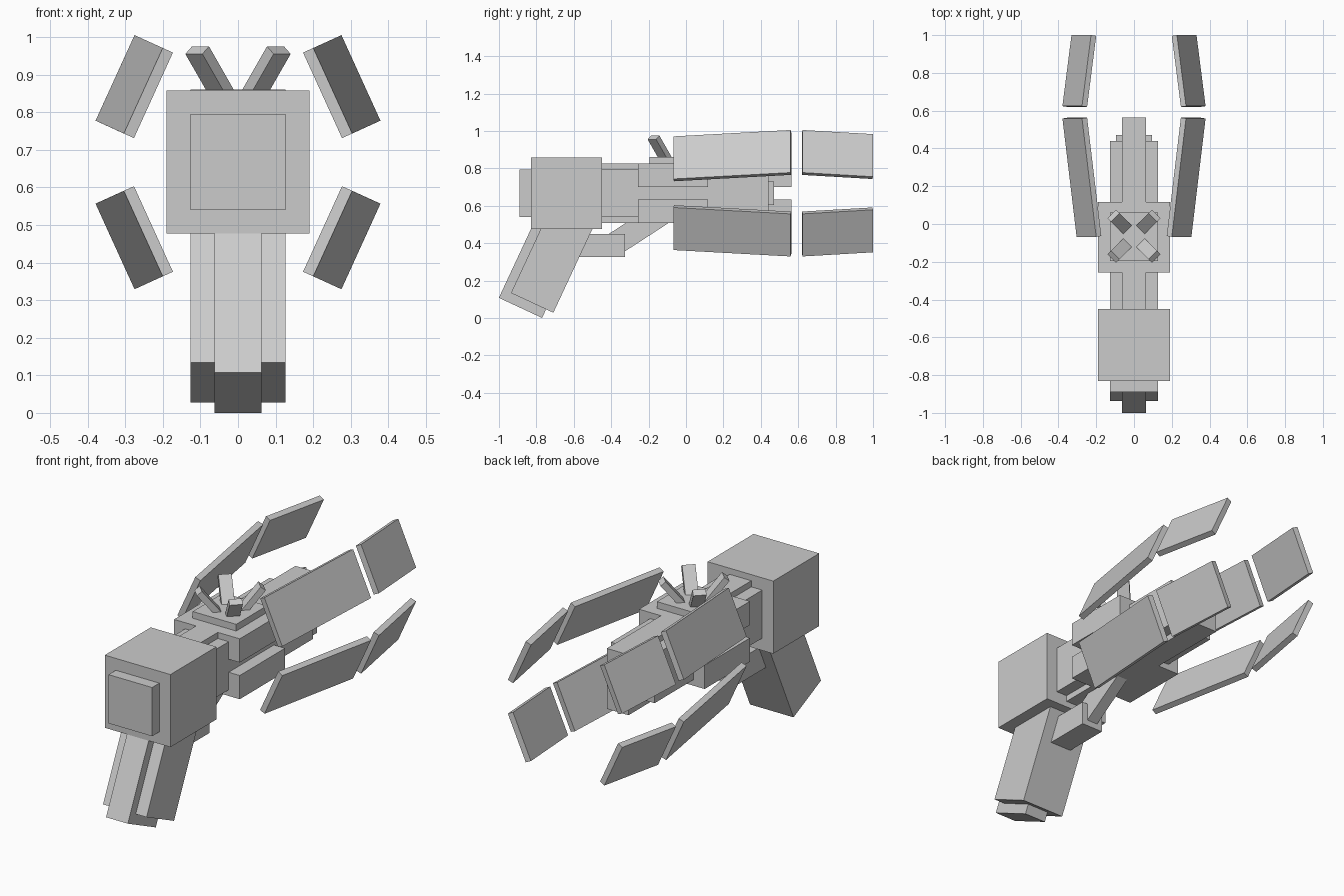
import bpy
from math import radians, sin, cos
from mathutils import Matrix, Vector

if "Cube" in bpy.data.objects:
    bpy.data.objects.remove(bpy.data.objects["Cube"])

MID = 0.667  # height of the barrel axis


def box(name, center, size, rot=Matrix.Identity(4)):
    bpy.ops.mesh.primitive_cube_add(size=1)
    ob = bpy.context.object
    ob.name = ob.data.name = name
    ob.data.transform(Matrix.Translation(Vector(center)) @ rot @ Matrix.Diagonal((*size, 1)))
    return ob


def block(name, half_x, y0, y1, z0, z1):
    return box(name, (0, (y0 + y1) / 2, (z0 + z1) / 2), (2 * half_x, y1 - y0, z1 - z0))


def rot(deg, axis):
    return Matrix.Rotation(radians(deg), 4, axis)


# Rear housing and back plate
block("rear_housing", 0.19, -0.83, -0.45, 0.477, 0.857)
block("back_plate", 0.126, -0.89, -0.80, 0.54, 0.795)

# Barrel core and nozzle
block("barrel_core", 0.126, -0.47, 0.44, MID - 0.126, MID + 0.126)
block("nozzle", 0.095, 0.40, 0.47, MID - 0.064, MID + 0.064)

# Upper and lower rails with the wide collar blocks
for label, s in (("upper", 1), ("lower", -1)):
    z0, z1 = sorted((MID + s * 0.034, MID + s * 0.158))
    block(label + "_rail", 0.063, -0.47, 0.565, z0, z1)
    block(label + "_collar", 0.19, -0.257, 0.117, z0, z1)

# Top plate with four splayed prongs
block("top_plate", 0.126, -0.195, 0.06, 0.81, 0.86)
for i in range(4):
    az = 45 + 90 * i
    a = radians(az)
    box(f"prong_{i + 1}", (0.097 * cos(a), -0.065 + 0.097 * sin(a), 0.895),
        (0.032, 0.064, 0.18), rot(az, 'Z') @ rot(39, 'Y'))


# Raked grip: wide body plus a narrow spine set back and lower
def grip_part(name, width, y, z, depth, length):
    tilt = rot(-25, 'X')
    center = Vector((0, y, z)) + tilt @ Vector((0, 0, length / 2))
    box(name, center, (width, depth, length), tilt)


grip_part("grip_body", 0.252, -0.8225, 0.081, 0.25, 0.53)
grip_part("grip_spine", 0.126, -0.885, 0.054, 0.255, 0.55)

# Trigger block and slanted strut up to the barrel
block("trigger_block", 0.063, -0.62, -0.325, 0.325, 0.45)
strut = rot(33, 'X')
box("trigger_strut", Vector((0, -0.366, 0.405)) + strut @ Vector((0, 0.15, 0)),
    (0.063, 0.36, 0.125), strut)

# Four armour fins around the barrel, each a rear and a front panel
for sx in (1, -1):
    for sz in (1, -1):
        side = ("right" if sx > 0 else "left") + ("_upper" if sz > 0 else "_lower")
        for part, x, y, dz, length, flare in (
                ("rear", 0.276, 0.2475, 0.201, 0.632, -7.5),
                ("front", 0.2896, 0.81, 0.207, 0.38, 8)):
            box(f"{side}_{part}_fin", (sx * x, y, MID + sz * dz), (0.03, length, 0.25),
                rot(-24.5 * sx * sz, 'Y') @ rot(flare * sx, 'Z'))
